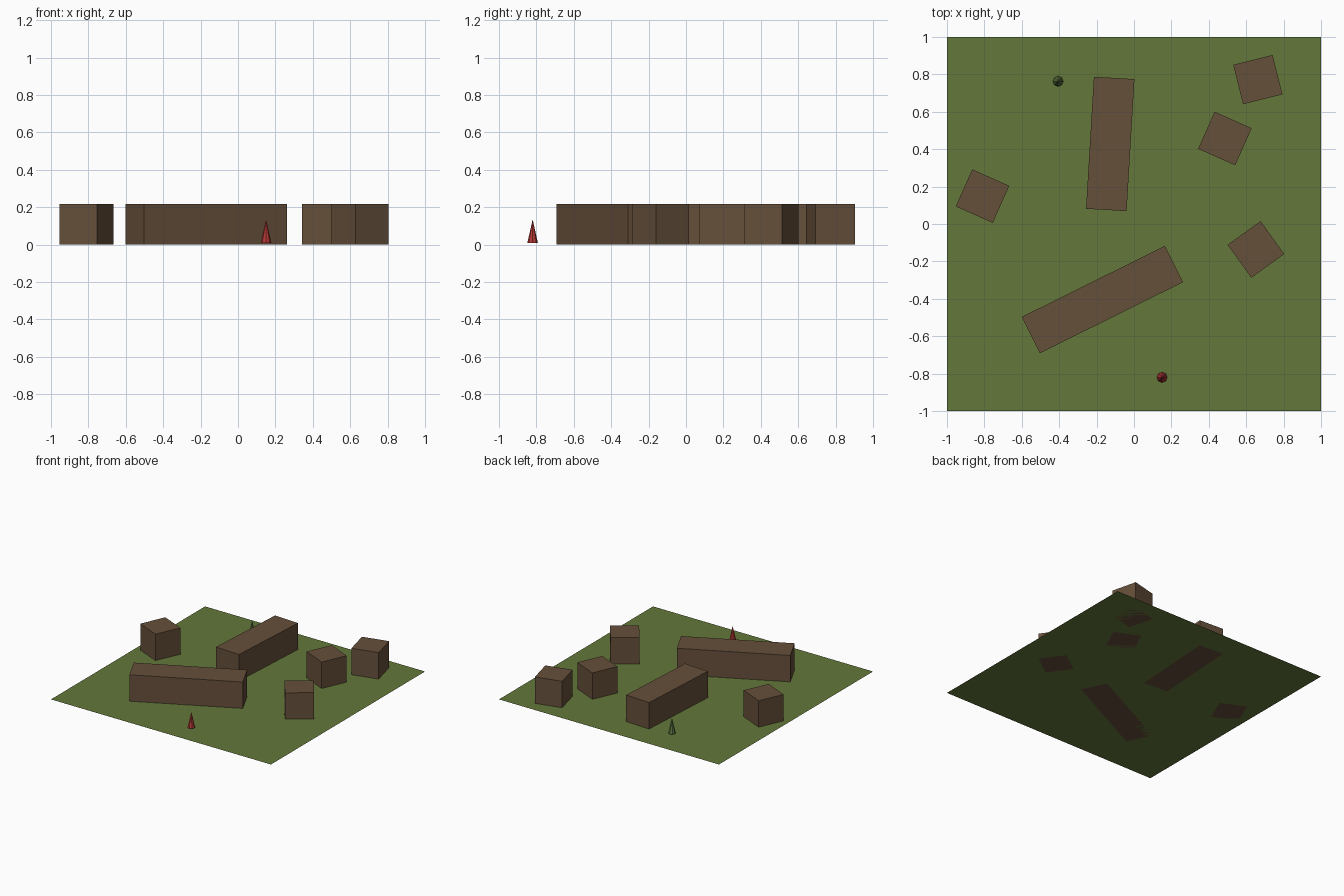
import bpy
from math import radians

if "Cube" in bpy.data.objects:
    bpy.data.objects.remove(bpy.data.objects["Cube"])


def material(name, rgb):
    m = bpy.data.materials.new(name)
    m.diffuse_color = (*rgb, 1.0)
    m.use_nodes = True
    m.node_tree.nodes["Principled BSDF"].inputs["Base Color"].default_value = m.diffuse_color
    return m


GRASS = material("grass green", (0.125, 0.186, 0.042))
BROWN = material("crate brown", (0.133, 0.080, 0.043))
RED = material("marker red", (0.46, 0.040, 0.036))
GREEN = material("marker green", (0.120, 0.180, 0.055))

H = 0.217  # shared block height and width


def finish(name, mat):
    ob = bpy.context.object
    ob.name = name
    ob.data.materials.append(mat)
    return ob


def block(name, x, y, length, angle):
    bpy.ops.mesh.primitive_cube_add(size=1, location=(x, y, H / 2),
                                    rotation=(0, 0, radians(angle)))
    finish(name, BROWN).scale = (length, H, H)


def marker(name, x, y, mat):
    z0, z1 = 0.01, 0.135
    bpy.ops.mesh.primitive_cone_add(vertices=8, radius1=0.028, radius2=0,
                                    depth=z1 - z0, location=(x, y, (z0 + z1) / 2))
    finish(name, mat)


# Flat field
bpy.ops.mesh.primitive_plane_add(size=2)
finish("field", GRASS)

# Two long walls
block("long_wall_back", -0.127, 0.428, 0.707, 86.6)
block("long_wall_front", -0.169, -0.404, 0.855, 26.4)

# Four cubes
for i, (x, y, a) in enumerate([(-0.81, 0.149, -24), (0.486, 0.457, -24),
                               (0.662, 0.772, 14), (0.652, -0.136, 35.7)], 1):
    block(f"cube_block_{i}", x, y, H, a)

# Start and goal cones
marker("red_cone", 0.15, -0.82, RED)
marker("green_cone", -0.406, 0.763, GREEN)
